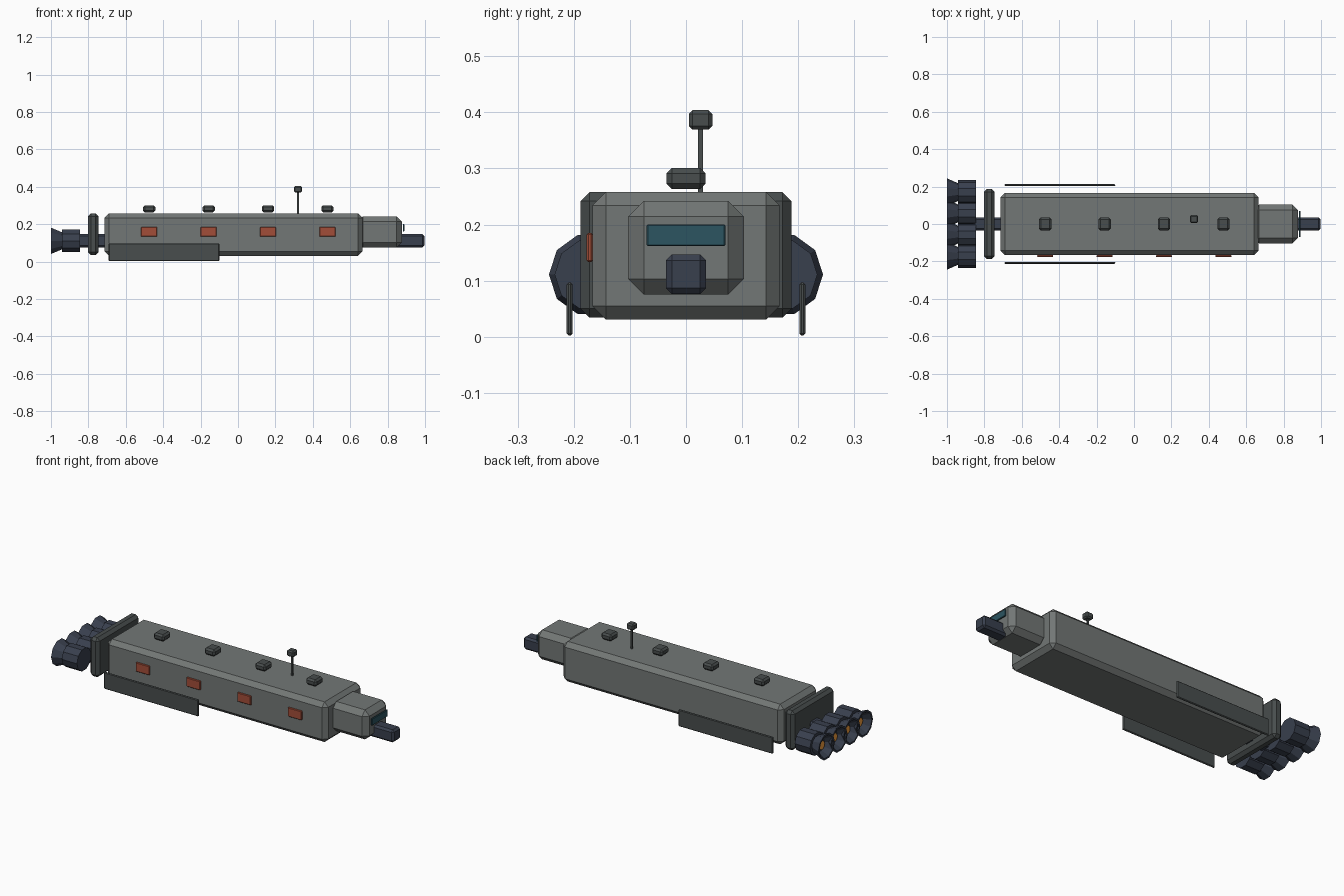
import bpy, bmesh, math
from mathutils import Matrix

if "Cube" in bpy.data.objects:
    bpy.data.objects.remove(bpy.data.objects["Cube"])


def material(name, rgb):
    m = bpy.data.materials.new(name)
    m.diffuse_color = (*rgb, 1)
    m.use_nodes = True
    m.node_tree.nodes["Principled BSDF"].inputs["Base Color"].default_value = m.diffuse_color
    return m


HULL = material("hull_grey", (0.17, 0.185, 0.18))
DARK = material("dark_grey", (0.065, 0.075, 0.075))
STEEL = material("engine_steel", (0.04, 0.05, 0.075))
RED = material("hatch_red", (0.36, 0.075, 0.04))
GLASS = material("glass", (0.025, 0.09, 0.12))
GLOW = material("engine_glow", (0.9, 0.35, 0.05))


def finish(name, bm, mat):
    bmesh.ops.recalc_face_normals(bm, faces=bm.faces)
    me = bpy.data.meshes.new(name)
    bm.to_mesh(me)
    bm.free()
    me.materials.append(mat)
    ob = bpy.data.objects.new(name, me)
    bpy.context.collection.objects.link(ob)
    return ob


def box(name, x, y, z, mat, bevel=0.0):
    """Chamfered box from (min, max) ranges."""
    bm = bmesh.new()
    size = [r[1] - r[0] for r in (x, y, z)]
    mid = [(r[0] + r[1]) / 2 for r in (x, y, z)]
    bmesh.ops.create_cube(bm, size=1, matrix=Matrix.Translation(mid) @ Matrix.Diagonal((*size, 1)))
    ob = finish(name, bm, mat)
    if bevel:
        mod = ob.modifiers.new("chamfer", 'BEVEL')
        mod.width = bevel
        mod.segments = 1
    return ob


def lathe_x(name, profile, y, z, mat, sides=10):
    """Revolve (x, radius) points about an x-parallel axis, capping both ends."""
    bm = bmesh.new()
    rings = []
    for px, r in profile:
        rings.append([bm.verts.new((px, y + r * math.cos(2 * math.pi * i / sides),
                                    z + r * math.sin(2 * math.pi * i / sides)))
                      for i in range(sides)])
    for a, b in zip(rings, rings[1:]):
        for i in range(sides):
            j = (i + 1) % sides
            bm.faces.new((a[i], a[j], b[j], b[i]))
    bm.faces.new(rings[0])
    bm.faces.new(rings[-1])
    return finish(name, bm, mat)


# Main body, nose and keel beam
box("hull", (-0.714, 0.666), (-0.167, 0.167), (0.031, 0.258), HULL, 0.024)
box("nose", (0.64, 0.876), (-0.103, 0.103), (0.075, 0.242), HULL, 0.028)
box("spine_beam", (-0.86, 0.997), (-0.036, 0.036), (0.076, 0.147), STEEL, 0.011)
box("bridge_window", (0.881, 0.890), (-0.07, 0.07), (0.162, 0.2), GLASS, 0.002)
box("rear_collar", (-0.802, -0.745), (-0.188, 0.188), (0.034, 0.258), DARK, 0.016)

# Roof turrets and front hatches
for i in range(4):
    cx = -0.475 + i * 0.3177
    box(f"roof_turret_{i + 1}", (cx - 0.033, cx + 0.033), (-0.035, 0.035),
        (0.263, 0.301), DARK, 0.01)
    box(f"side_hatch_{i + 1}", (cx - 0.043, cx + 0.043), (-0.177, -0.166),
        (0.133, 0.185), RED, 0.003)

# Sensor mast
box("mast", (0.3165, 0.3255), (0.0215, 0.0305), (0.25, 0.375), DARK)
box("mast_head", (0.299, 0.343), (0.005, 0.047), (0.369, 0.404), DARK, 0.007)

# Lower side plates
for s, side in ((-1, "front"), (1, "back")):
    box(f"{side}_side_plate", (-0.692, -0.1), tuple(sorted((s * 0.202, s * 0.213))),
        (0.002, 0.097), DARK, 0.004)

# Engine row: casing, flared bell and glow
for i in range(4):
    y = (i - 1.5) * 0.1135
    z = 0.111
    lathe_x(f"engine_casing_{i + 1}", [(-0.94, 0.064), (-0.845, 0.064)], y, z, STEEL)
    lathe_x(f"engine_bell_{i + 1}", [(-0.93, 0.043), (-1.0, 0.074), (-1.0, 0.064), (-0.96, 0.038)],
            y, z, STEEL)
    lathe_x(f"engine_glow_{i + 1}", [(-0.955, 0.024), (-0.972, 0.024)], y, z, GLOW)
